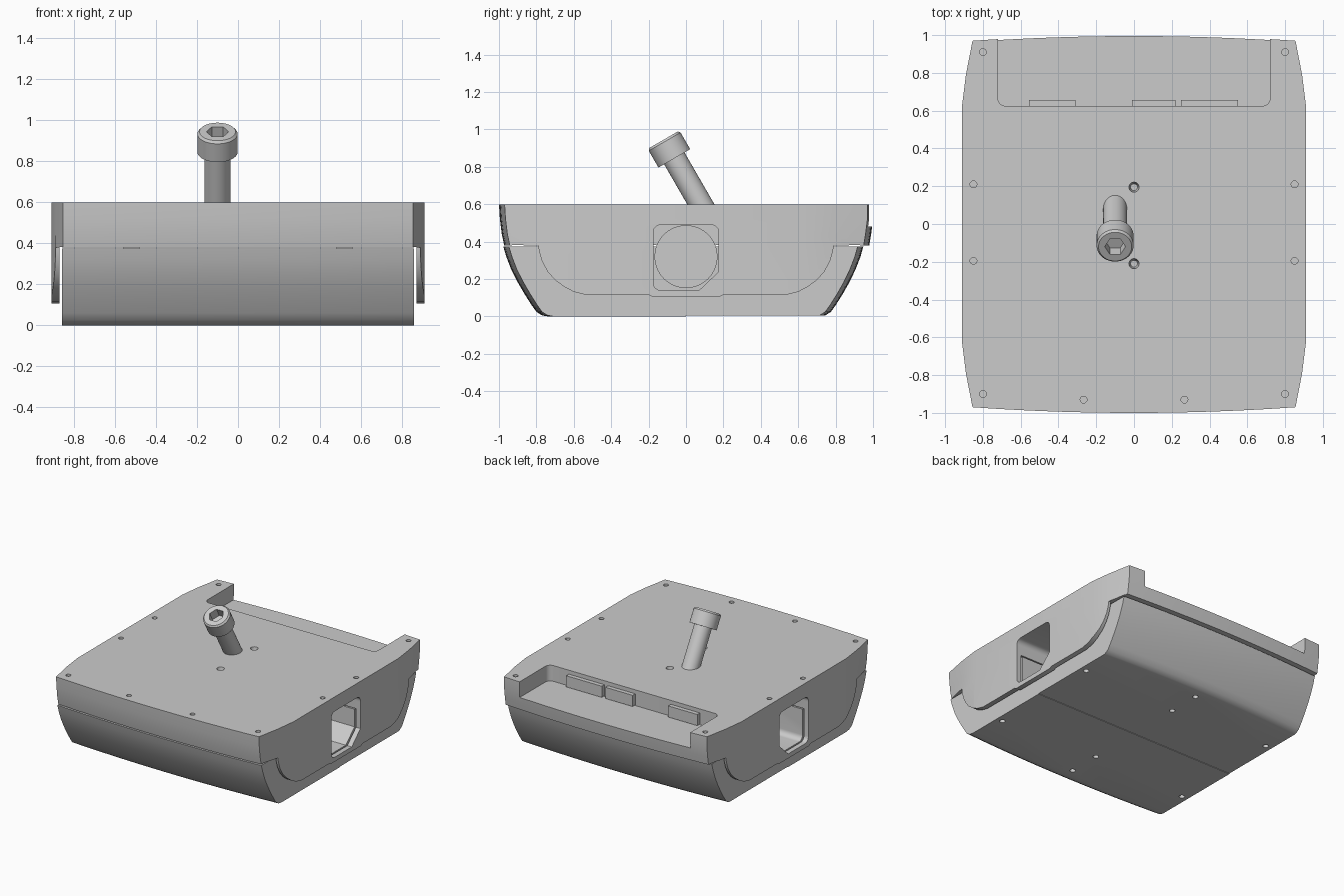
import bpy, bmesh, math
from mathutils import Matrix, Vector

if "Cube" in bpy.data.objects:
    bpy.data.objects.remove(bpy.data.objects["Cube"])


def finish(name, bm):
    bmesh.ops.recalc_face_normals(bm, faces=bm.faces[:])
    me = bpy.data.meshes.new(name)
    bm.to_mesh(me)
    bm.free()
    ob = bpy.data.objects.new(name, me)
    bpy.context.collection.objects.link(ob)
    return ob


def activate(ob):
    bpy.ops.object.select_all(action='DESELECT')
    ob.select_set(True)
    bpy.context.view_layer.objects.active = ob


def smooth(ob, angle=30):
    activate(ob)
    bpy.ops.object.shade_smooth_by_angle(angle=math.radians(angle))


def cut(ob, cutter, keep=False):
    m = ob.modifiers.new("cut", 'BOOLEAN')
    m.operation, m.solver, m.object = 'DIFFERENCE', 'EXACT', cutter
    activate(ob)
    bpy.ops.object.modifier_apply(modifier=m.name)
    if not keep:
        bpy.data.objects.remove(cutter, do_unlink=True)


def loft(name, rings):
    bm = bmesh.new()
    vs = [[bm.verts.new(p) for p in r] for r in rings]
    n = len(vs[0])
    for a, b in zip(vs, vs[1:]):
        for i in range(n):
            j = (i + 1) % n
            bm.faces.new((a[i], a[j], b[j], b[i]))
    bm.faces.new(vs[0])
    bm.faces.new(vs[-1])
    return finish(name, bm)


def prism_x(name, pts, x0, x1):
    return loft(name, [[(x, y, z) for y, z in pts] for x in (x0, x1)])


def prism_z(name, pts, z0, z1):
    return loft(name, [[(x, y, z) for x, y in pts] for z in (z0, z1)])


def box(name, x0, x1, y0, y1, z0, z1):
    return prism_z(name, [(x0, y0), (x1, y0), (x1, y1), (x0, y1)], z0, z1)


def arc(cx, cy, r, a0, a1, n=6):
    return [(cx + r * math.cos(math.radians(a0 + (a1 - a0) * i / n)),
             cy + r * math.sin(math.radians(a0 + (a1 - a0) * i / n))) for i in range(n + 1)]


def outline(z, yf, yb, half, side):
    """Bulged front and back edges joined by a side path given for +x."""
    n = 20
    xs = [-half + 2 * half * i / n for i in range(n + 1)]
    edge = lambda x, y: y - 0.03 * (x / half) ** 2
    pts = [(x, -edge(x, yf), z) for x in xs]
    pts += [(x, y, z) for x, y in side]
    pts += [(x, edge(x, yb), z) for x in reversed(xs)]
    pts += [(-x, y, z) for x, y in reversed(side)]
    return pts


def hole_set(name, spots, z, depth, r_in, r_out):
    bm = bmesh.new()
    for x, y in spots:
        bmesh.ops.create_cone(bm, cap_ends=True, segments=20, radius1=r_in, radius2=r_out,
                              depth=depth, matrix=Matrix.Translation((x, y, z)))
    return finish(name, bm)


# Upper shell: hull with tapered corners
side = [(0.89, -0.79), (0.91, -0.63), (0.91, 0.63), (0.89, 0.79)]
upper = loft("upper_shell", [outline(z, f, b, 0.855, side) for z, f, b in
             ((0.02, 0.90, 0.90), (0.38, 0.972, 0.98), (0.44, 0.985, 0.99),
              (0.52, 0.995, 1.0), (0.6, 1.0, 1.0))])

# Side flange outline and the space under it
half = [(0.79, 0.38), (0.786, 0.35), (0.77, 0.295), (0.74, 0.24), (0.70, 0.195),
        (0.65, 0.158), (0.60, 0.132), (0.535, 0.116), (0.20, 0.116), (0.18, 0.106)]
cut(upper, prism_x("under_cutter", [(-1.2, -0.1), (1.2, -0.1), (1.2, 0.38)] + half +
                   [(-y, z) for y, z in reversed(half)] + [(-1.2, 0.38)], -1.2, 1.2))
cut(upper, box("inside_cutter", -0.872, 0.872, -0.93, 0.93, -0.1, 0.382))

# Rear connector tray
tray = [(0.72, 1.1), (-0.72, 1.1)] + arc(-0.68, 0.665, 0.04, 180, 270) + arc(0.68, 0.665, 0.04, 270, 360)
cut(upper, prism_z("tray_cutter", tray, 0.48, 0.7))

# Lower tub
low = [(0, 0.735, 0.71), (0.006, 0.77, 0.745), (0.025, 0.80, 0.775), (0.06, 0.825, 0.80),
       (0.12, 0.863, 0.838), (0.18, 0.898, 0.872), (0.25, 0.934, 0.906),
       (0.32, 0.961, 0.933), (0.374, 0.977, 0.948)]
lower = loft("lower_tub", [outline(z, f, b, 0.86, [(0.86, 0.0)]) for z, f, b in low])
cut(lower, box("step_cutter", -1, 1, 0, 1, -0.1, 0.004))

# Window pockets on both sides
window = ([(0.07, 0.14), (0.175, 0.24)] + arc(0.135, 0.45, 0.04, 0, 90) +
          arc(-0.135, 0.45, 0.04, 90, 180) + arc(-0.135, 0.18, 0.04, 180, 270))
for s in (-1, 1):
    c = prism_x("window_cutter", window, s * 0.5, s * 1.1)
    cut(upper, c, keep=True)
    cut(lower, c)

# Screw holes, top and bottom
top = [(s * x, y) for s in (-1, 1) for x, y in
       ((0.80, 0.91), (0.85, 0.21), (0.85, -0.195), (0.80, -0.9), (0.267, -0.93))]
cut(upper, hole_set("top_hole_cutter", top, 0.6, 0.1, 0.018, 0.018))
cut(upper, hole_set("countersink_cutter", [(0, 0.195), (0, -0.21)], 0.6, 0.1, 0.018, 0.036))
base = [(sx * 0.81, sy * 0.45) for sx in (-1, 1) for sy in (-1, 1)]
base += [(0, s * y) for s in (-1, 1) for y in (0.41, 0.66)]
cut(lower, hole_set("base_hole_cutter", base, 0, 0.1, 0.02, 0.02))
smooth(upper)
smooth(lower)

# Round drive ends inside the windows
for s, label in ((-1, "left"), (1, "right")):
    smooth(prism_x("drive_end_" + label, arc(0, 0.32, 0.168, 0, 354.375, 63), s * 0.48, s * 0.56))

# Connectors on the tray wall
for i, (x0, x1) in enumerate(((-0.555, -0.31), (-0.01, 0.22), (0.25, 0.55))):
    box("connector_%d" % (i + 1), x0, x1, 0.61, 0.657, 0.485, 0.57)

# Tilted socket-head bolt
bm = bmesh.new()
prof = [(0, 0), (0.088, 0), (0.098, -0.012), (0.098, -0.115), (0.063, -0.115), (0.063, -0.5), (0, -0.5)]
vs = [bm.verts.new((r, 0, z)) for r, z in prof]
es = [bm.edges.new(p) for p in zip(vs, vs[1:])]
bmesh.ops.spin(bm, geom=vs + es, cent=(0, 0, 0), axis=(0, 0, 1), angle=2 * math.pi, steps=48)
bmesh.ops.remove_doubles(bm, verts=bm.verts[:], dist=1e-5)
bolt = finish("tilted_bolt", bm)
cut(bolt, prism_z("socket_cutter", arc(0, 0, 0.055, 0, 300, 5), -0.07, 0.1))
bolt.data.transform(Matrix.Translation((-0.1, -0.12, 0.945)) @ Matrix.Rotation(math.radians(30), 4, 'X'))
smooth(bolt)
